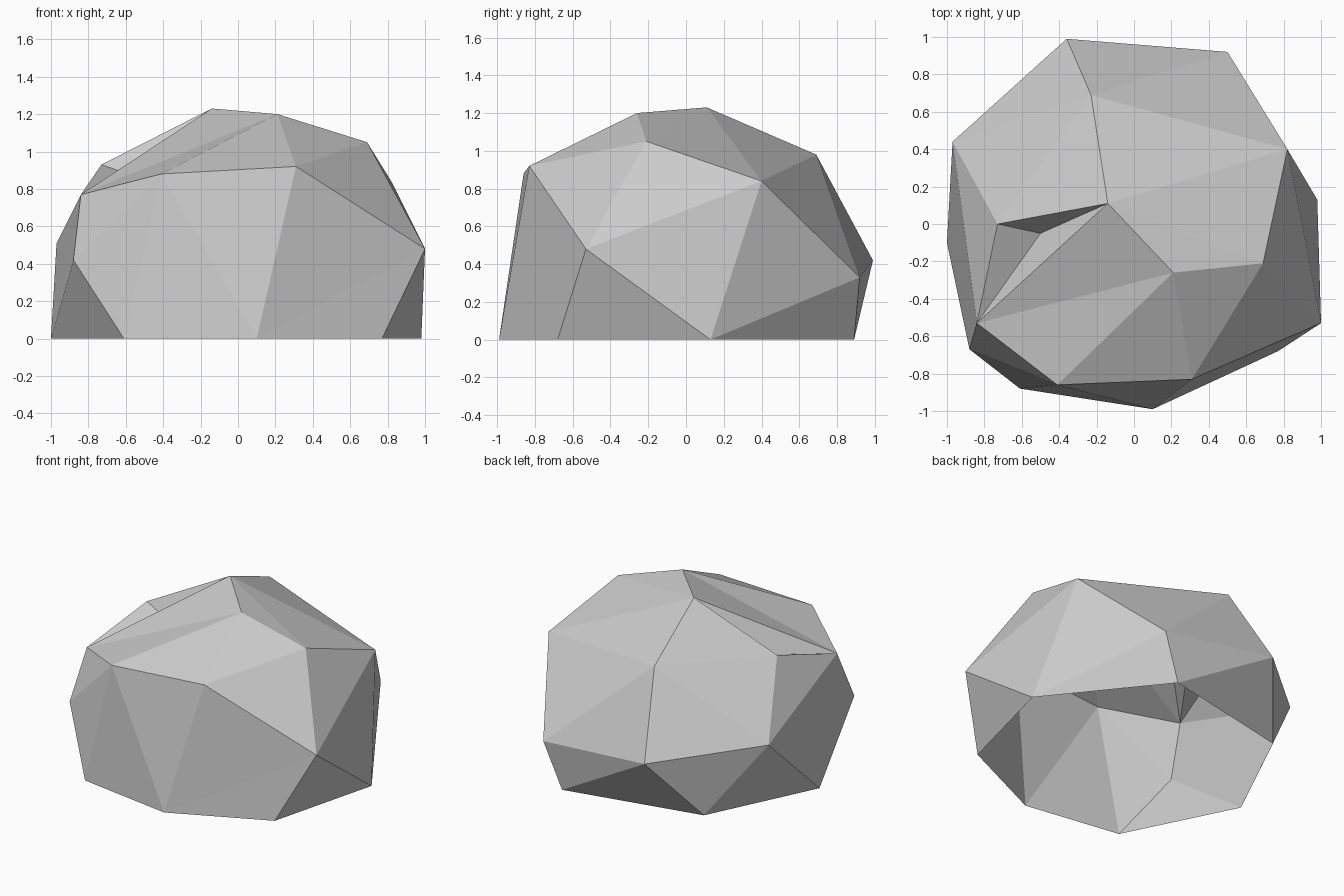
import bpy
import bmesh

if "Cube" in bpy.data.objects:
    bpy.data.objects.remove(bpy.data.objects["Cube"])

# Corner points of the boulder, grouped by height
base = dict(E=(.98, .13, 0), U=(.37, .89, 0), V=(-.62, .68, 0), R=(-1, -.10, 0),
            N=(-.61, -.88, 0), O=(.10, -.99, 0), P=(.77, -.68, 0))
waist = dict(A=(-.36, .99, .42), B=(.50, .92, .33), F=(1, -.53, .48),
             M=(-.88, -.67, .42), Q=(-.97, .44, .51))
crown = dict(C=(-.23, .69, .98), D=(.82, .40, .84), G=(.69, -.21, 1.05),
             H=(-.14, .11, 1.23), I=(.21, -.26, 1.20), J=(.31, -.83, .92),
             K=(-.41, -.86, .88), L=(-.84, -.53, .77), S=(-.73, 0, .93))

# Convex stone body
bm = bmesh.new()
v = {k: bm.verts.new(p) for k, p in {**base, **waist, **crown}.items()}
bmesh.ops.convex_hull(bm, input=list(v.values()), use_existing_faces=False)

# Open underside, and clear the two patches where the stone is hollowed
patches = [{v[k] for k in names} for names in ("SLKIH", "JOPF")]
drop = [f for f in bm.faces
        if all(c.co.z < .001 for c in f.verts)
        or any(set(f.verts) <= p for p in patches)]
bmesh.ops.delete(bm, geom=drop, context='FACES_ONLY')
bmesh.ops.delete(bm, geom=[e for e in bm.edges if not e.link_faces], context='EDGES')

# Hollowed patches: valleys along L-I and O-F, and a dent at T
v["T"] = bm.verts.new((-.50, -.05, .85))
for tri in ("LKI", "LIH", "SLT", "HTS", "LHT", "JOF", "OPF"):
    bm.faces.new([v[k] for k in tri])
bmesh.ops.recalc_face_normals(bm, faces=bm.faces[:])

mesh = bpy.data.meshes.new("boulder")
bm.to_mesh(mesh)
bm.free()
bpy.context.collection.objects.link(bpy.data.objects.new("boulder", mesh))
